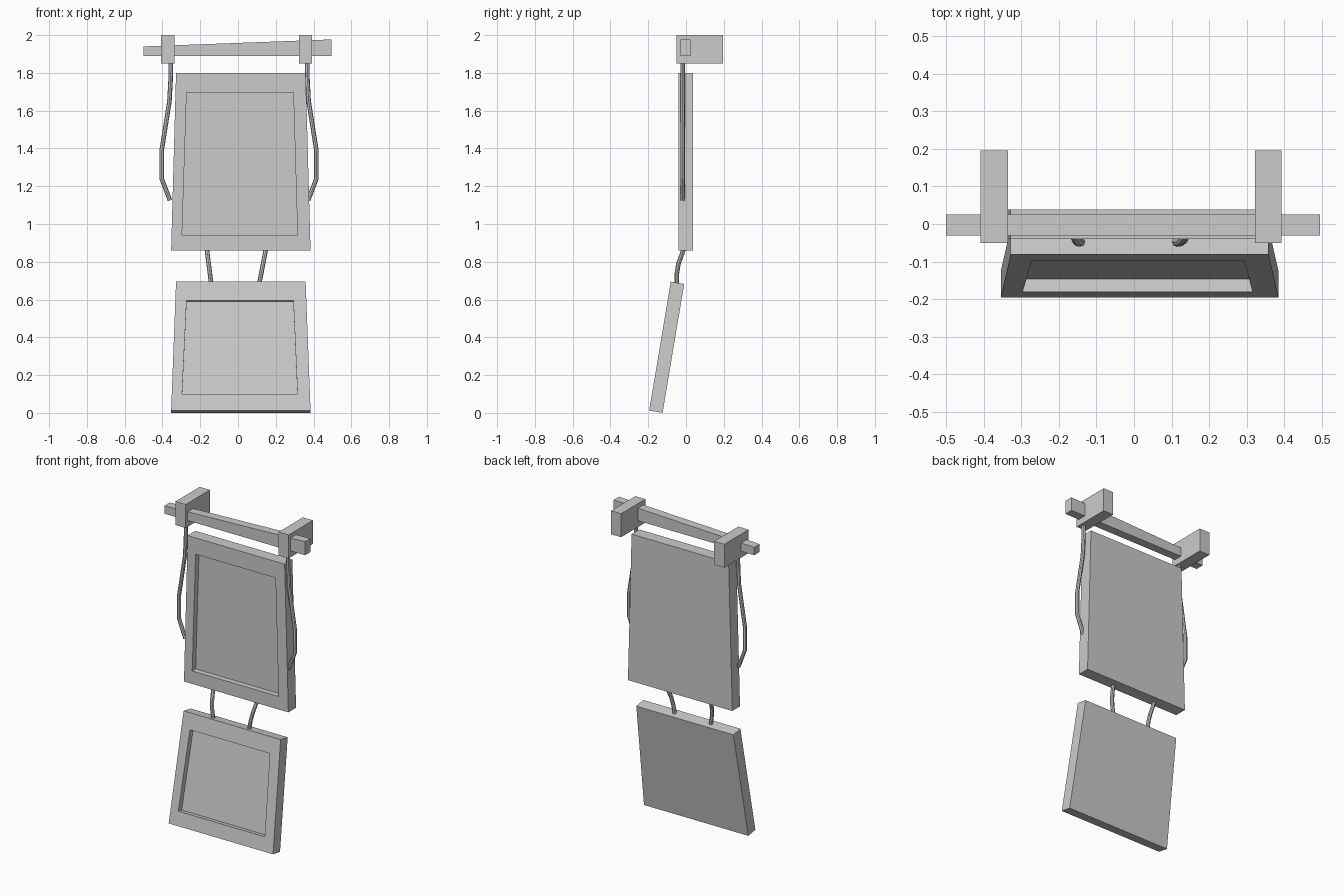
import bpy
import bmesh
from math import sin, cos, radians
from mathutils import Vector

cube = bpy.data.objects.get("Cube")
if cube:
    bpy.data.objects.remove(cube, do_unlink=True)

grey = bpy.data.materials.new("plain grey")
grey.use_nodes = True
colour = (0.6, 0.6, 0.6, 1)
grey.diffuse_color = colour
grey.node_tree.nodes["Principled BSDF"].inputs["Base Color"].default_value = colour


def finish(bm, name):
    bmesh.ops.recalc_face_normals(bm, faces=bm.faces)
    mesh = bpy.data.meshes.new(name)
    bm.to_mesh(mesh)
    bm.free()
    mesh.materials.append(grey)
    obj = bpy.data.objects.new(name, mesh)
    bpy.context.collection.objects.link(obj)
    return obj


def box(name, x, y, z, right_top=None):
    """Box from ranges; right_top gives the +x end its own height."""
    bm = bmesh.new()
    bmesh.ops.create_cube(bm, size=1)
    for v in bm.verts:
        i, j, k = (int(c > 0) for c in v.co)
        top = right_top if right_top and i else z[1]
        v.co = (x[i], y[j], top if k else z[0])
    return finish(bm, name)


def panel(name, y, z, tilt, height, thick, outer, inner, span, depth=0.035):
    """Tapered board with a recessed front; widths are (bottom, top) x ranges."""
    bm = bmesh.new()
    a = radians(tilt)
    up, back = Vector((0, sin(a), cos(a))), Vector((0, cos(a), -sin(a)))

    def ring(widths, heights, d):
        (bl, br), (tl, tr) = widths
        lo, hi = heights
        corners = ((bl, lo), (br, lo), (tr, hi), (tl, hi))
        return [bm.verts.new(Vector((x, y, z)) + up * h + back * d) for x, h in corners]

    rings = [ring(outer, (0, height), thick), ring(outer, (0, height), 0),
             ring(inner, span, 0), ring(inner, span, depth)]
    bm.faces.new(rings[0])
    bm.faces.new(rings[-1])
    for r, s in zip(rings, rings[1:]):
        for i in range(4):
            j = (i + 1) % 4
            bm.faces.new((r[i], r[j], s[j], s[i]))
    return finish(bm, name)


def cord(name, points, radius=0.012, sides=8):
    """Tube swept through the points with flat horizontal-ish rings."""
    bm = bmesh.new()
    pts = [Vector(p) for p in points]
    rings = []
    for i, p in enumerate(pts):
        t = (pts[min(i + 1, len(pts) - 1)] - pts[max(i - 1, 0)]).normalized()
        u = t.cross(Vector((0, 1, 0))).normalized()
        w = t.cross(u)
        angles = [radians(360 * k / sides) for k in range(sides)]
        rings.append([bm.verts.new(p + (u * cos(q) + w * sin(q)) * radius) for q in angles])
    for r, s in zip(rings, rings[1:]):
        for i in range(sides):
            j = (i + 1) % sides
            bm.faces.new((r[i], r[j], s[j], s[i]))
    bm.faces.new(rings[0])
    bm.faces.new(rings[-1])
    return finish(bm, name)


# Crossbar and the two wall brackets holding it
box("crossbar", (-0.5, 0.495), (-0.03, 0.025), (1.89, 1.94), right_top=1.977)
box("right_bracket", (-0.408, -0.335), (-0.05, 0.195), (1.85, 2.0))
box("left_bracket", (0.322, 0.393), (-0.05, 0.195), (1.85, 2.0))

# Hanging boards with recessed fronts
outer = ((-0.354, 0.384), (-0.328, 0.358))
inner = ((-0.296, 0.315), (-0.272, 0.293))
panel("upper_board", -0.04, 0.86, 0, 0.94, 0.078, outer, inner, (0.083, 0.835))
panel("lower_board", -0.195, 0.012, 9.5, 0.692, 0.072, outer, inner, (0.089, 0.591))

# Bowed side cords from the brackets to the upper board
bow = [(0, 1.87), (0.002, 1.76), (0.008, 1.65), (0.03, 1.51),
       (0.049, 1.39), (0.049, 1.24), (0.005, 1.125)]
cord("right_side_cord", [(-0.355 - b, -0.018, z) for b, z in bow])
cord("left_side_cord", [(0.366 + b, -0.018, z) for b, z in bow])

# Short cords joining the two boards
drop = [(-0.01, 0.88), (-0.02, 0.845), (-0.04, 0.79), (-0.048, 0.74), (-0.048, 0.67)]
for name, top, low in (("right_link_cord", -0.167, -0.14), ("left_link_cord", 0.15, 0.11)):
    cord(name, [(low + (top - low) * (z - 0.67) / 0.21, y, z) for y, z in drop])
